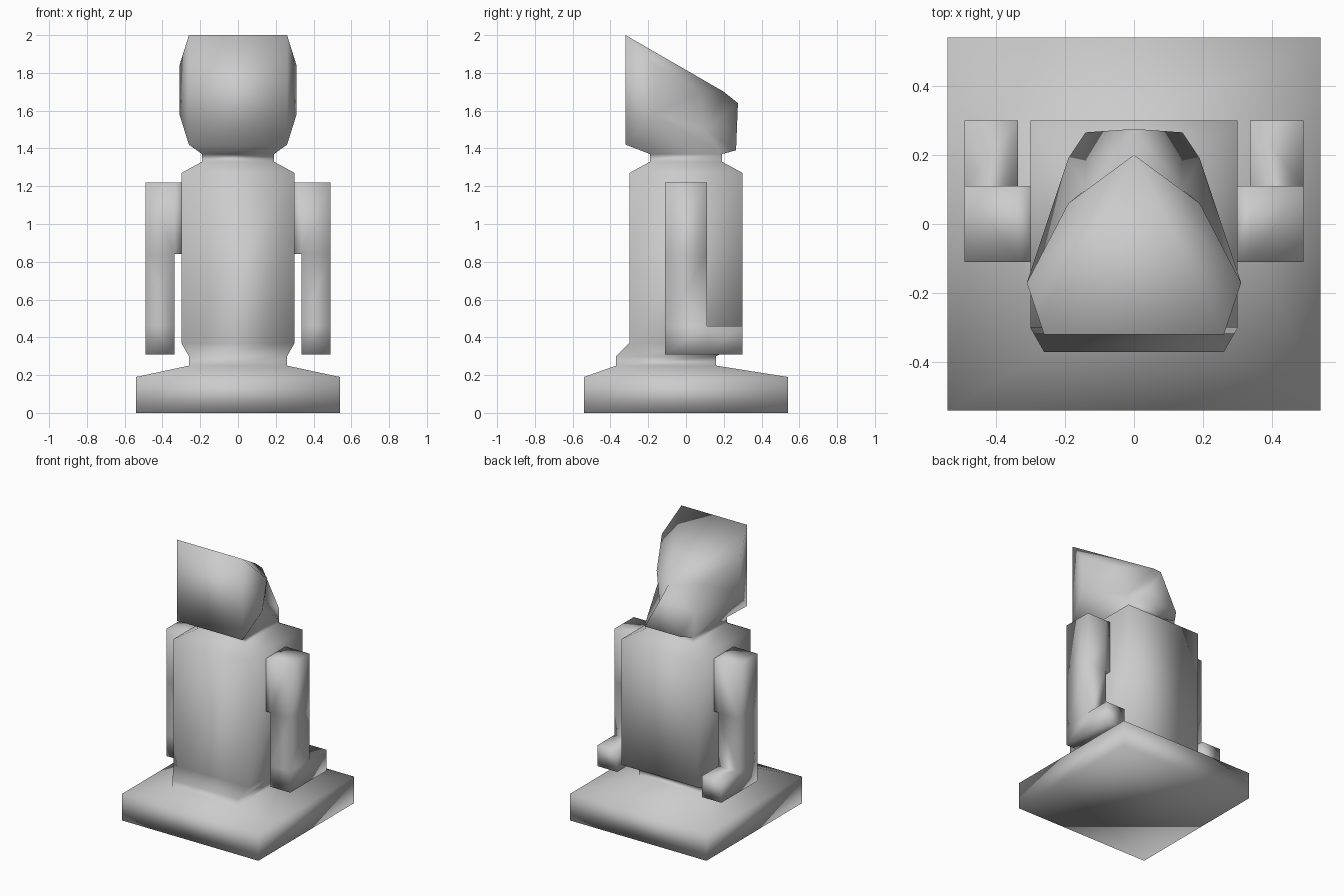
import bpy
import bmesh

cube = bpy.data.objects.get("Cube")
if cube:
    bpy.data.objects.remove(cube, do_unlink=True)

# One plain stone colour
stone = bpy.data.materials.new("stone_grey")
stone.use_nodes = True
GREY = (0.6, 0.6, 0.6, 1)
stone.diffuse_color = GREY
stone.node_tree.nodes["Principled BSDF"].inputs["Base Color"].default_value = GREY


def ring(bm, x0, x1, y0, y1, z):
    return [bm.verts.new(p) for p in ((x0, y0, z), (x1, y0, z), (x1, y1, z), (x0, y1, z))]


def bridge(bm, rings):
    """Join successive four-cornered rings with walls."""
    for a, b in zip(rings, rings[1:]):
        for i in range(4):
            j = (i + 1) % 4
            bm.faces.new((a[i], a[j], b[j], b[i]))


def finish(bm, name):
    bmesh.ops.recalc_face_normals(bm, faces=bm.faces)
    mesh = bpy.data.meshes.new(name)
    bm.to_mesh(mesh)
    bm.free()
    mesh.materials.append(stone)
    for poly in mesh.polygons:
        poly.use_smooth = True
    obj = bpy.data.objects.new(name, mesh)
    bpy.context.collection.objects.link(obj)
    return obj


# Plinth, torso and neck as a stack of rings: half width, front, back, height
bm = bmesh.new()
profile = [
    (0.54, -0.54, 0.54, 0), (0.54, -0.54, 0.54, 0.19),
    (0.26, -0.37, 0.16, 0.25), (0.26, -0.37, 0.16, 0.30),
    (0.30, -0.30, 0.30, 0.37), (0.30, -0.30, 0.30, 1.27),
    (0.19, -0.19, 0.19, 1.33), (0.19, -0.19, 0.19, 1.37),
]
rings = [ring(bm, -w, w, f, b, z) for w, f, b, z in profile]
bridge(bm, rings)
bm.faces.new(rings[0])

# Head: paired corner points, lower case marks the mirrored side
points = {
    "A": (0.26, -0.32, 2.0),    # crest
    "B": (0.31, -0.17, 1.84),   # upper temple
    "C": (0.19, 0.06, 1.70),    # brow end
    "E": (0.31, -0.17, 1.58),   # lower temple
    "F": (0.26, -0.32, 1.42),   # nape
    "G": (0.14, 0.10, 1.50),    # cheek hollow
    "H": (0.14, 0.265, 1.39),   # snout base
}
v = {}
for key, (x, y, z) in points.items():
    v[key] = bm.verts.new((x, y, z))
    v[key.lower()] = bm.verts.new((-x, y, z))
v["D"] = v["d"] = bm.verts.new((0, 0.20, 1.70))     # brow centre
v["N"] = v["n"] = bm.verts.new((0, 0.275, 1.64))    # snout tip
v["p"], v["P"], v["Q"], v["q"] = rings[-1]          # neck corners

for face in ("ADB", "BDC", "ABEF", "BCE", "CGE", "CDG", "DNG", "NHG", "GHQ", "EGQ", "EQPF"):
    for word in (face, face.lower()):
        bm.faces.new([v[c] for c in word])
for face in ("AaD", "AafF", "NHh", "HhqQ", "FfpP"):
    bm.faces.new([v[c] for c in face])
finish(bm, "body_and_head")


# Arms: stacked segments with the hand and shoulder pulled out of the sides
def make_arm(name, side):
    bm = bmesh.new()
    inner, outer = 0.335 * side, 0.49 * side
    levels = [ring(bm, inner, outer, -0.11, 0.11, z) for z in (0.31, 0.46, 0.84, 1.22)]
    bridge(bm, levels)
    bm.faces.new(levels[0])
    bm.faces.new(levels[-1])
    hand = next(f for f in bm.faces if f.calc_center_median().y > 0.1
                and f.calc_center_median().z < 0.46)
    shoulder = next(f for f in bm.faces if abs(f.calc_center_median().x - inner) < 0.01
                    and 0.84 < f.calc_center_median().z < 1.2)
    for face, offset in ((hand, (0, 0.19, 0)), (shoulder, (-0.04 * side, 0, 0))):
        new = bmesh.ops.extrude_discrete_faces(bm, faces=[face])["faces"][0]
        bmesh.ops.translate(bm, verts=new.verts, vec=offset)
    finish(bm, name)


make_arm("left_arm", 1)
make_arm("right_arm", -1)
